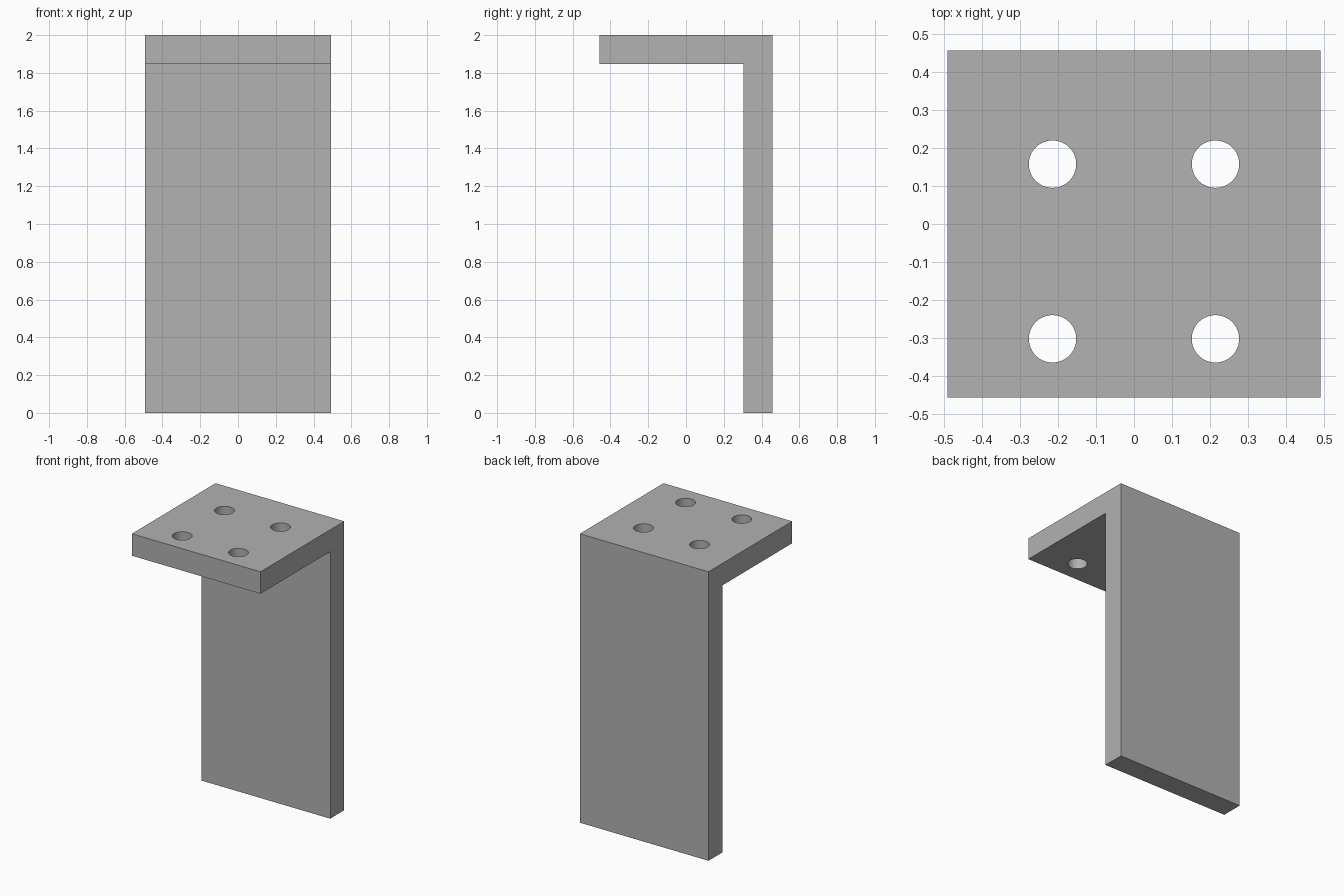
import bpy, bmesh

if "Cube" in bpy.data.objects:
    bpy.data.objects.remove(bpy.data.objects["Cube"])

W, D, H, T = 0.4925, 0.4575, 2.0, 0.152   # half width, half depth, height, thickness

grey = bpy.data.materials.new("plain_grey")
grey.diffuse_color = (0.445, 0.445, 0.445, 1)
grey.use_nodes = True
grey.node_tree.nodes["Principled BSDF"].inputs["Base Color"].default_value = grey.diffuse_color

# L-shaped bracket: side profile (y, z) extruded along x
profile = [(D, 0), (D, H), (-D, H), (-D, H - T), (D - T, H - T), (D - T, 0)]
bm = bmesh.new()
face = bm.faces.new([bm.verts.new((-W, y, z)) for y, z in profile])
ext = bmesh.ops.extrude_face_region(bm, geom=[face])
moved = [v for v in ext["geom"] if isinstance(v, bmesh.types.BMVert)]
bmesh.ops.translate(bm, verts=moved, vec=(2 * W, 0, 0))
bmesh.ops.recalc_face_normals(bm, faces=bm.faces)
mesh = bpy.data.meshes.new("angle_bracket")
bm.to_mesh(mesh)
bm.free()
bracket = bpy.data.objects.new("angle_bracket", mesh)
bpy.context.collection.objects.link(bracket)
mesh.materials.append(grey)

# Four bolt holes through the top flange
for x in (-0.215, 0.215):
    for y in (0.158, -0.303):
        bpy.ops.mesh.primitive_cylinder_add(vertices=64, radius=0.0625, depth=0.4,
                                            location=(x, y, H - T / 2))
        cutter = bpy.context.object
        cutter.name = "hole_cutter"
        cutter.data.materials.append(grey)
        cut = bracket.modifiers.new("bolt_hole", "BOOLEAN")
        cut.operation, cut.solver, cut.object = "DIFFERENCE", "EXACT", cutter
        bpy.ops.object.select_all(action="DESELECT")
        bracket.select_set(True)
        bpy.context.view_layer.objects.active = bracket
        bpy.ops.object.modifier_apply(modifier=cut.name)
        bpy.data.objects.remove(cutter)

# Smooth hole walls, crisp edges elsewhere
bpy.ops.object.shade_smooth_by_angle(angle=0.5)
